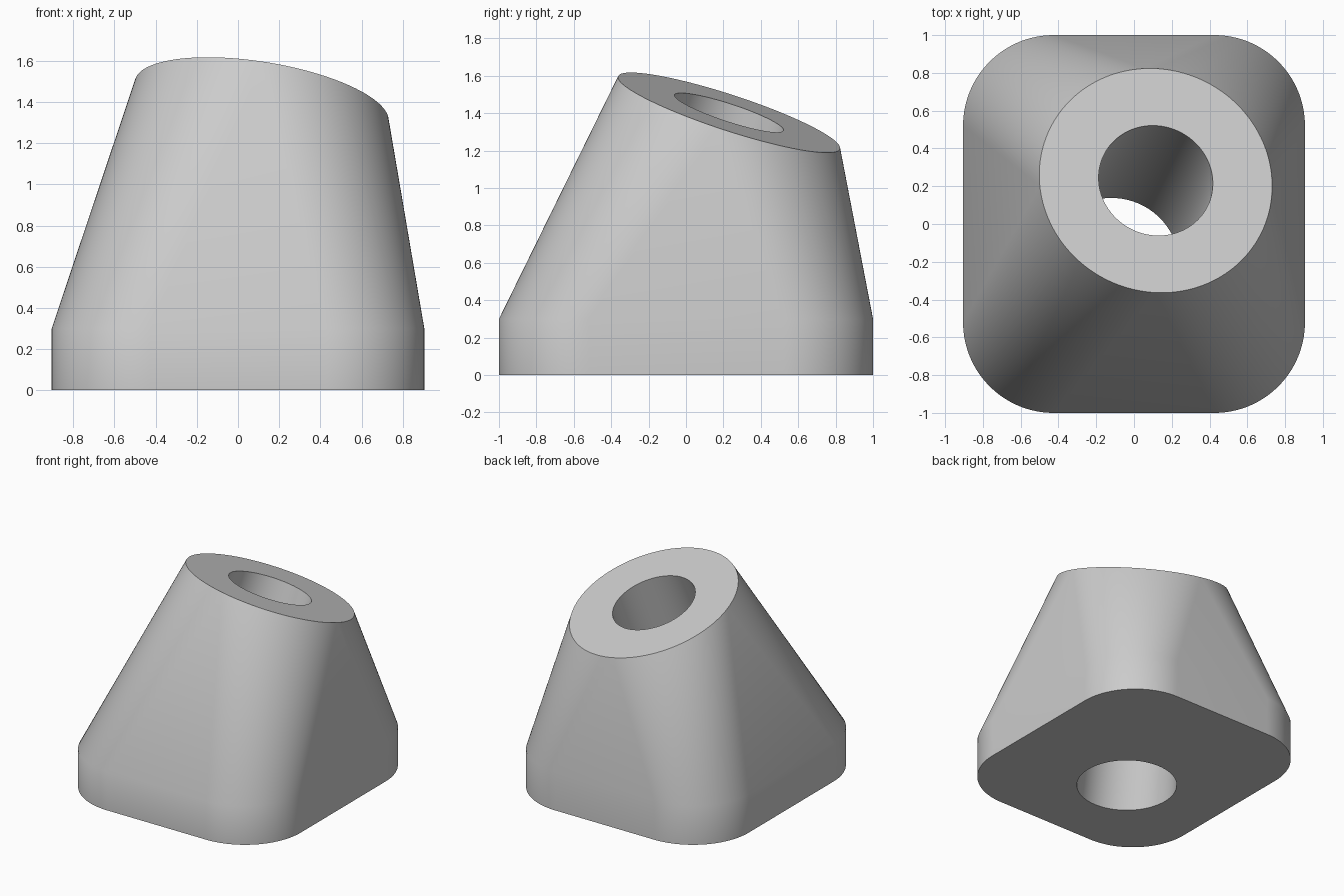
import bpy, bmesh
from math import cos, sin, pi, radians
from mathutils import Vector

old = bpy.data.objects.get("Cube")
if old:
    bpy.data.objects.remove(old, do_unlink=True)

SEG = 32            # points per corner
N = SEG * 4         # points per ring
HALF_X, HALF_Y, CORNER = 0.905, 1.0, 0.48

bm = bmesh.new()


def rounded_rect(z):
    ring = []
    for k, (sx, sy) in enumerate([(1, 1), (-1, 1), (-1, -1), (1, -1)]):
        for i in range(SEG):
            a = pi / 2 * (k + i / (SEG - 1))
            ring.append(bm.verts.new((sx * (HALF_X - CORNER) + CORNER * cos(a),
                                      sy * (HALF_Y - CORNER) + CORNER * sin(a), z)))
    return ring


def circle(centre, normal, radius):
    turn = Vector((0, 0, 1)).rotation_difference(normal)
    ring = []
    for i in range(N):
        a = 2 * pi * (i + 0.5) / N
        ring.append(bm.verts.new(centre + turn @ Vector((radius * cos(a), radius * sin(a), 0))))
    return ring


def bridge(a, b):
    for i in range(N):
        j = (i + 1) % N
        bm.faces.new((a[i], a[j], b[j], b[i]))


# Outer skin: rounded plinth hulled to the tilted round top
up = Vector((0, 0, 1))
top_centre = Vector((0.115, 0.23, 1.403))
axis = (top_centre - Vector((0, 0, 0.7))).normalized()
base = rounded_rect(0)
shoulder = rounded_rect(0.3)
rim = circle(top_centre, axis, 0.624)
bmesh.ops.convex_hull(bm, input=base + shoulder + rim)

# Remove the closed caps so the bore can be joined in
base_set, rim_set = set(base), set(rim)
caps = [f for f in bm.faces if set(f.verts) <= base_set or set(f.verts) <= rim_set]
bmesh.ops.delete(bm, geom=caps, context='FACES_ONLY')
loose = [e for e in bm.edges if not e.link_faces]
bmesh.ops.delete(bm, geom=loose, context='EDGES')

# Slanted, slightly tapered bore with its end faces
bore_top = circle(top_centre, axis, 0.306)
bore_bottom = circle(Vector((-0.12, -0.225, 0)), up, 0.363)
bridge(rim, bore_top)
bridge(bore_top, bore_bottom)
bridge(bore_bottom, base)
bmesh.ops.recalc_face_normals(bm, faces=bm.faces[:])

mesh = bpy.data.meshes.new("slanted_foot")
bm.to_mesh(mesh)
bm.free()
foot = bpy.data.objects.new("slanted_foot", mesh)
bpy.context.collection.objects.link(foot)

# Plain grey
grey = bpy.data.materials.new("light_grey")
grey.use_nodes = True
colour = (0.6, 0.6, 0.6, 1)
grey.diffuse_color = colour
grey.node_tree.nodes["Principled BSDF"].inputs["Base Color"].default_value = colour
mesh.materials.append(grey)

bpy.ops.object.select_all(action='DESELECT')
foot.select_set(True)
bpy.context.view_layer.objects.active = foot
bpy.ops.object.shade_smooth_by_angle(angle=radians(45))
